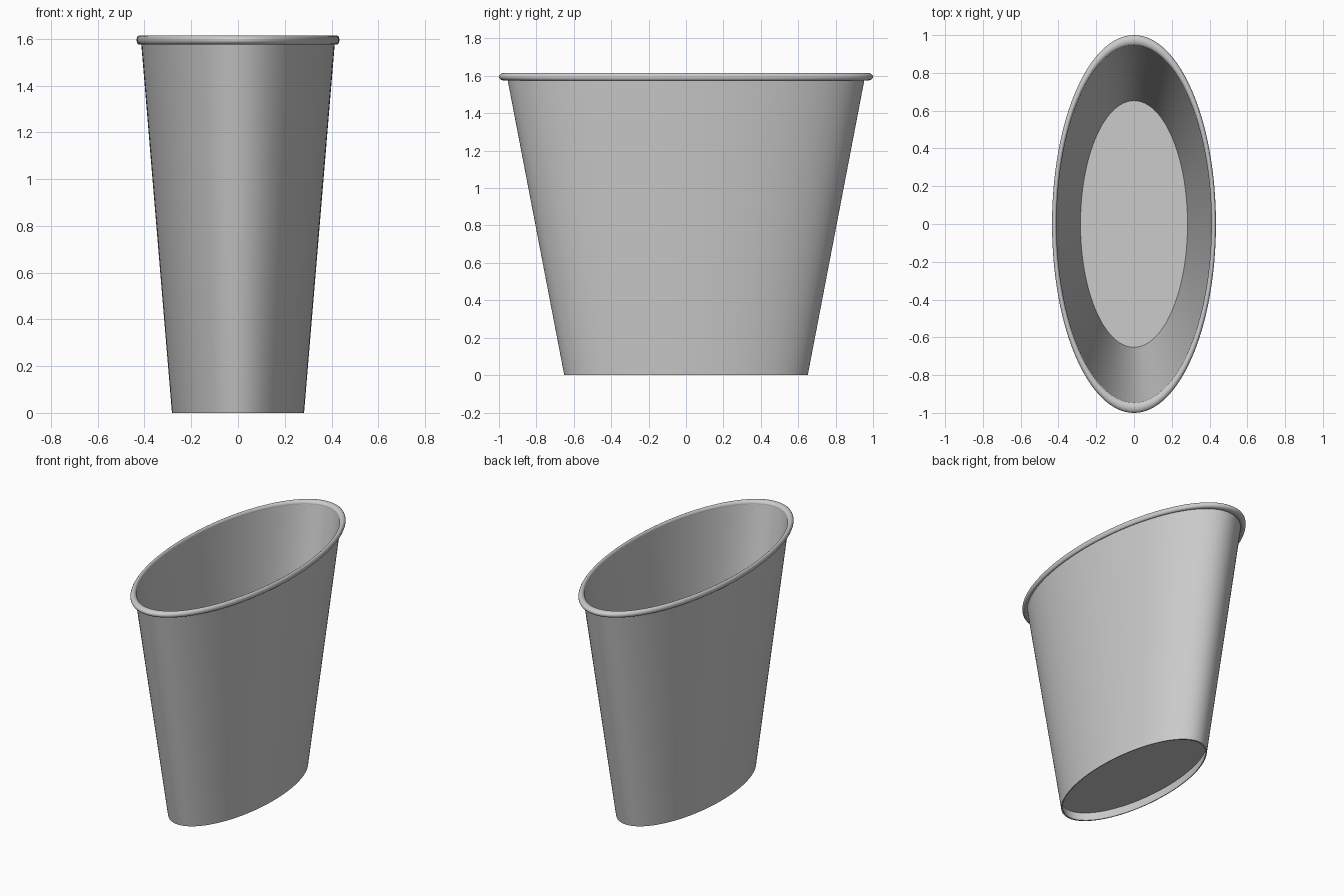
import bpy, bmesh
from math import cos, sin, tau, radians

cube = bpy.data.objects.get("Cube")
if cube:
    bpy.data.objects.remove(cube, do_unlink=True)

SEGMENTS = 128
SQUASH = 0.434      # oval width relative to its length
BASE_R, TOP_R = 0.651, 0.957
WALL_TOP = 1.595
THICK = 0.012

grey = bpy.data.materials.new("plain_grey")
grey.use_nodes = True
grey.diffuse_color = (0.6, 0.6, 0.6, 1)
grey.node_tree.nodes["Principled BSDF"].inputs["Base Color"].default_value = (0.6, 0.6, 0.6, 1)


def oval_lathe(name, profile, closed=True):
    """Sweep a (radius, z) profile round an oval; open profiles get capped ends."""
    bm = bmesh.new()
    angles = [tau * i / SEGMENTS for i in range(SEGMENTS)]
    rings = [[bm.verts.new((r * SQUASH * cos(a), r * sin(a), z)) for a in angles]
             for r, z in profile]
    pairs = list(zip(rings, rings[1:]))
    if closed:
        pairs.append((rings[-1], rings[0]))
    for low, high in pairs:
        for i in range(SEGMENTS):
            j = (i + 1) % SEGMENTS
            bm.faces.new((low[i], low[j], high[j], high[i]))
    if not closed:
        bm.faces.new(rings[0][::-1])
        bm.faces.new(rings[-1])
    bmesh.ops.recalc_face_normals(bm, faces=bm.faces)
    mesh = bpy.data.meshes.new(name)
    bm.to_mesh(mesh)
    bm.free()
    mesh.materials.append(grey)
    obj = bpy.data.objects.new(name, mesh)
    bpy.context.collection.objects.link(obj)
    bpy.ops.object.select_all(action="DESELECT")
    obj.select_set(True)
    bpy.context.view_layer.objects.active = obj
    bpy.ops.object.shade_smooth_by_angle(angle=radians(35))
    return obj


# Thin flaring wall, open at both ends
oval_lathe("tapered_wall", [(BASE_R, 0), (TOP_R, WALL_TOP),
                            (TOP_R - THICK, WALL_TOP), (BASE_R - THICK, 0)])

# Floor set a little above the bottom edge
oval_lathe("recessed_floor", [(BASE_R, 0.06), (BASE_R + 0.004, 0.072)], closed=False)

# Rolled bead around the mouth
bead = [tau * k / 20 for k in range(20)]
oval_lathe("rolled_rim", [(0.972 + 0.028 * cos(t), WALL_TOP + 0.02 * sin(t)) for t in bead])
